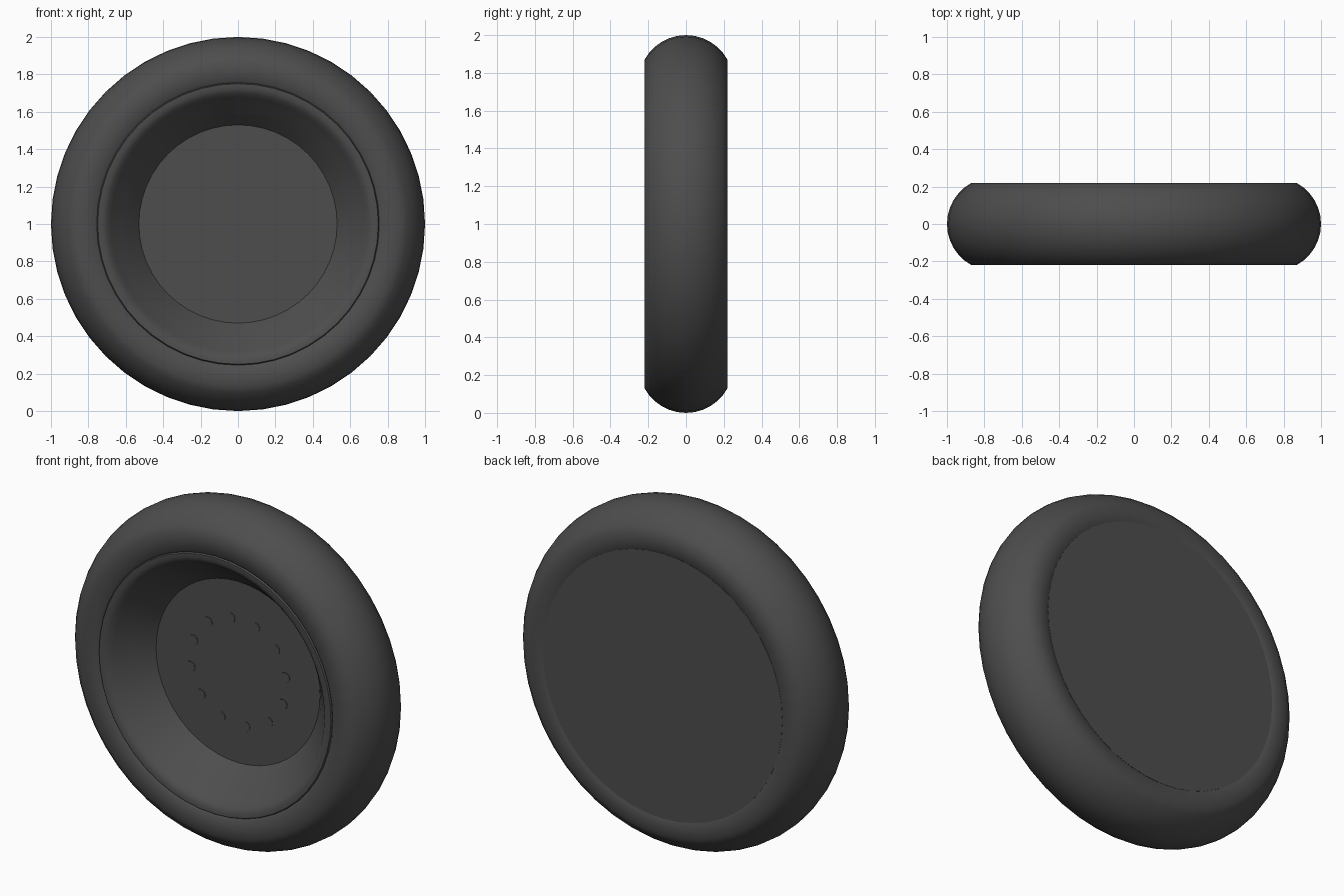
import bpy, bmesh, math
from mathutils import Matrix

if "Cube" in bpy.data.objects:
    bpy.data.objects.remove(bpy.data.objects["Cube"])

HUB = 1.0  # height of the wheel axle
dark = bpy.data.materials.new("dark_grey")
dark.diffuse_color = (0.075, 0.075, 0.075, 1)
dark.use_nodes = True
dark.node_tree.nodes["Principled BSDF"].inputs["Base Color"].default_value = dark.diffuse_color


def lathe(name, profile, sides, closed, sharp):
    """Spin (radius, y) points round the y axis; radius 0 makes a centre point."""
    bm = bmesh.new()
    rings = []
    for r, y in profile:
        if r == 0:
            rings.append([bm.verts.new((0, y, HUB))] * sides)
        else:
            rings.append([bm.verts.new((r * math.cos(2 * math.pi * i / sides), y,
                                        HUB + r * math.sin(2 * math.pi * i / sides)))
                          for i in range(sides)])
    pairs = list(zip(rings, rings[1:]))
    if closed:
        pairs.append((rings[-1], rings[0]))
    for a, b in pairs:
        for i in range(sides):
            j = (i + 1) % sides
            bm.faces.new(dict.fromkeys((a[i], a[j], b[j], b[i])))
    finish(bm, name, sharp)


def finish(bm, name, sharp):
    bmesh.ops.recalc_face_normals(bm, faces=bm.faces)
    mesh = bpy.data.meshes.new(name)
    bm.to_mesh(mesh)
    bm.free()
    mesh.materials.append(dark)
    obj = bpy.data.objects.new(name, mesh)
    bpy.context.collection.objects.link(obj)
    bpy.ops.object.select_all(action='DESELECT')
    obj.select_set(True)
    bpy.context.view_layer.objects.active = obj
    bpy.ops.object.shade_smooth_by_angle(angle=math.radians(sharp))


# Tyre: round tread with flattened side walls
edge = math.asin(0.22 / 0.25)
tread = [(0.75 + 0.25 * math.cos(a), 0.25 * math.sin(a))
         for a in (-edge + 2 * edge * i / 12 for i in range(13))]
lathe("tyre", [(0.74, -0.19), (0.765, -0.214)] + tread
      + [(0.765, 0.214), (0.74, 0.19)], 48, True, 60)

# Rim: rolled front lip, deep dish, flat hub face and closed back
lathe("rim", [(0, 0), (0.53, 0), (0.57, -0.05), (0.63, -0.12), (0.68, -0.175),
              (0.70, -0.2), (0.725, -0.213), (0.75, -0.213), (0.755, -0.205),
              (0.76, -0.17), (0.775, 0.216), (0, 0.216)], 48, False, 42)

# Ring of twelve nearly flush wheel bolts
bm = bmesh.new()
for k in range(12):
    a = math.radians(9 + 30 * k)
    place = Matrix.Translation((0.31 * math.cos(a), 0, HUB + 0.31 * math.sin(a)))
    bmesh.ops.create_cone(bm, cap_ends=True, segments=12, radius1=0.03, radius2=0.03,
                          depth=0.006, matrix=place @ Matrix.Rotation(math.pi / 2, 4, 'X'))
finish(bm, "wheel_bolts", 40)
